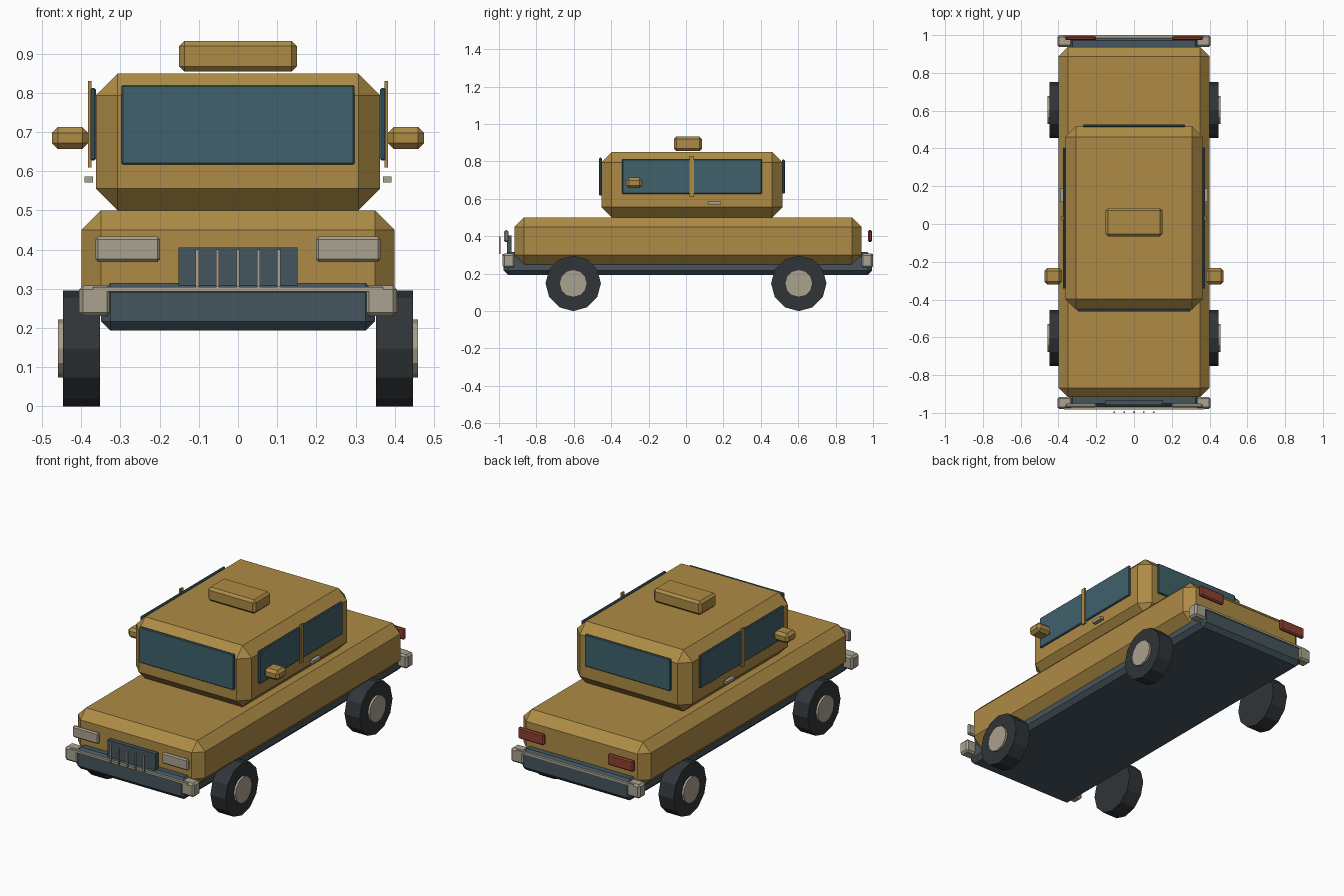
import bpy, bmesh, math
from mathutils import Matrix, Vector

if "Cube" in bpy.data.objects:
    bpy.data.objects.remove(bpy.data.objects["Cube"])


def material(name, rgb):
    m = bpy.data.materials.new(name)
    m.diffuse_color = (*rgb, 1)
    m.use_nodes = True
    m.node_tree.nodes["Principled BSDF"].inputs["Base Color"].default_value = m.diffuse_color
    return m


PAINT = material("paint", (0.42, 0.26, 0.06))
GLASS = material("glass", (0.05, 0.12, 0.15))
FRAME = material("frame", (0.06, 0.09, 0.11))
TYRE = material("tyre", (0.03, 0.035, 0.04))
METAL = material("metal", (0.40, 0.36, 0.28))
RED = material("red_lens", (0.27, 0.05, 0.03))


def finish(name, bm, mat):
    mesh = bpy.data.meshes.new(name)
    bm.to_mesh(mesh)
    bm.free()
    mesh.materials.append(mat)
    ob = bpy.data.objects.new(name, mesh)
    bpy.context.collection.objects.link(ob)
    return ob


def box(name, x, y, z, mat, bevel=0.0):
    """Chamfered box from (min, max) ranges on each axis."""
    lo, hi = (Vector(c) for c in zip(x, y, z))
    bm = bmesh.new()
    bmesh.ops.create_cube(bm, size=1, matrix=Matrix.Translation((lo + hi) / 2)
                          @ Matrix.Diagonal((*(hi - lo), 1)))
    if bevel:
        bmesh.ops.bevel(bm, geom=bm.edges[:], offset=bevel, segments=1,
                        profile=0.5, affect='EDGES')
    return finish(name, bm, mat)


def pair(name, x, y, z, mat, bevel=0.0):
    """The same box on the right and mirrored on the left."""
    box(name + "_right", x, y, z, mat, bevel)
    box(name + "_left", (-x[1], -x[0]), y, z, mat, bevel)


def disc(name, x, y, z, radius, mat):
    """Twelve-sided cylinder lying along x."""
    bm = bmesh.new()
    bmesh.ops.create_cone(bm, cap_ends=True, segments=12, radius1=radius,
                          radius2=radius, depth=x[1] - x[0],
                          matrix=Matrix.Translation(((x[0] + x[1]) / 2, y, z))
                          @ Matrix.Rotation(math.pi / 2, 4, 'Y'))
    return finish(name, bm, mat)


# Main masses
box("chassis", (-0.35, 0.35), (-0.975, 0.995), (0.193, 0.315), FRAME, 0.024)
box("body", (-0.40, 0.40), (-0.917, 0.938), (0.25, 0.50), PAINT, 0.05)
box("cabin", (-0.363, 0.363), (-0.453, 0.517), (0.50, 0.85), PAINT, 0.056)
box("roof_box", (-0.15, 0.15), (-0.065, 0.085), (0.855, 0.933), PAINT, 0.013)

# Windows
box("windscreen", (-0.298, 0.298), (-0.464, -0.450), (0.617, 0.82), GLASS, 0.004)
box("rear_window", (-0.27, 0.27), (0.514, 0.528), (0.628, 0.81), GLASS, 0.004)
pair("side_window", (0.363, 0.377), (-0.342, 0.406), (0.627, 0.813), GLASS, 0.004)

# Door details
pair("door_pillar", (0.374, 0.383), (0.018, 0.042), (0.61, 0.83), PAINT)
pair("door_handle", (0.37, 0.392), (0.117, 0.187), (0.571, 0.587), METAL)
pair("mirror", (0.382, 0.475), (-0.32, -0.233), (0.657, 0.713), PAINT, 0.015)

# Lights
pair("headlight", (0.199, 0.364), (-0.972, -0.95), (0.369, 0.433), METAL, 0.007)
pair("tail_light", (0.20, 0.364), (0.973, 0.995), (0.37, 0.434), RED, 0.007)

# Grille
box("grille", (-0.152, 0.152), (-0.957, -0.933), (0.26, 0.405), FRAME)
for i in range(5):
    cx = (i - 2) * 0.052
    box(f"grille_bar_{i + 1}", (cx - 0.004, cx + 0.004), (-1.0, -0.992),
        (0.305, 0.40), METAL)

# Bumpers
for end, y, bar in (("front", (-0.98, -0.915), (-0.982, -0.968)),
                    ("rear", (0.937, 1.0), (0.986, 1.0))):
    pair(end + "_bumper_corner", (0.325, 0.406), y, (0.23, 0.308), METAL, 0.01)
    box(end + "_bumper_trim", (-0.37, 0.37), bar, (0.293, 0.305), METAL)

# Wheels
for end, y in (("front", -0.603), ("rear", 0.603)):
    for side, s in (("right", 1), ("left", -1)):
        disc(f"{end}_{side}_tyre", sorted((s * 0.352, s * 0.447)), y, 0.148, 0.148, TYRE)
        disc(f"{end}_{side}_hub", sorted((s * 0.435, s * 0.459)), y, 0.148, 0.074, METAL)
